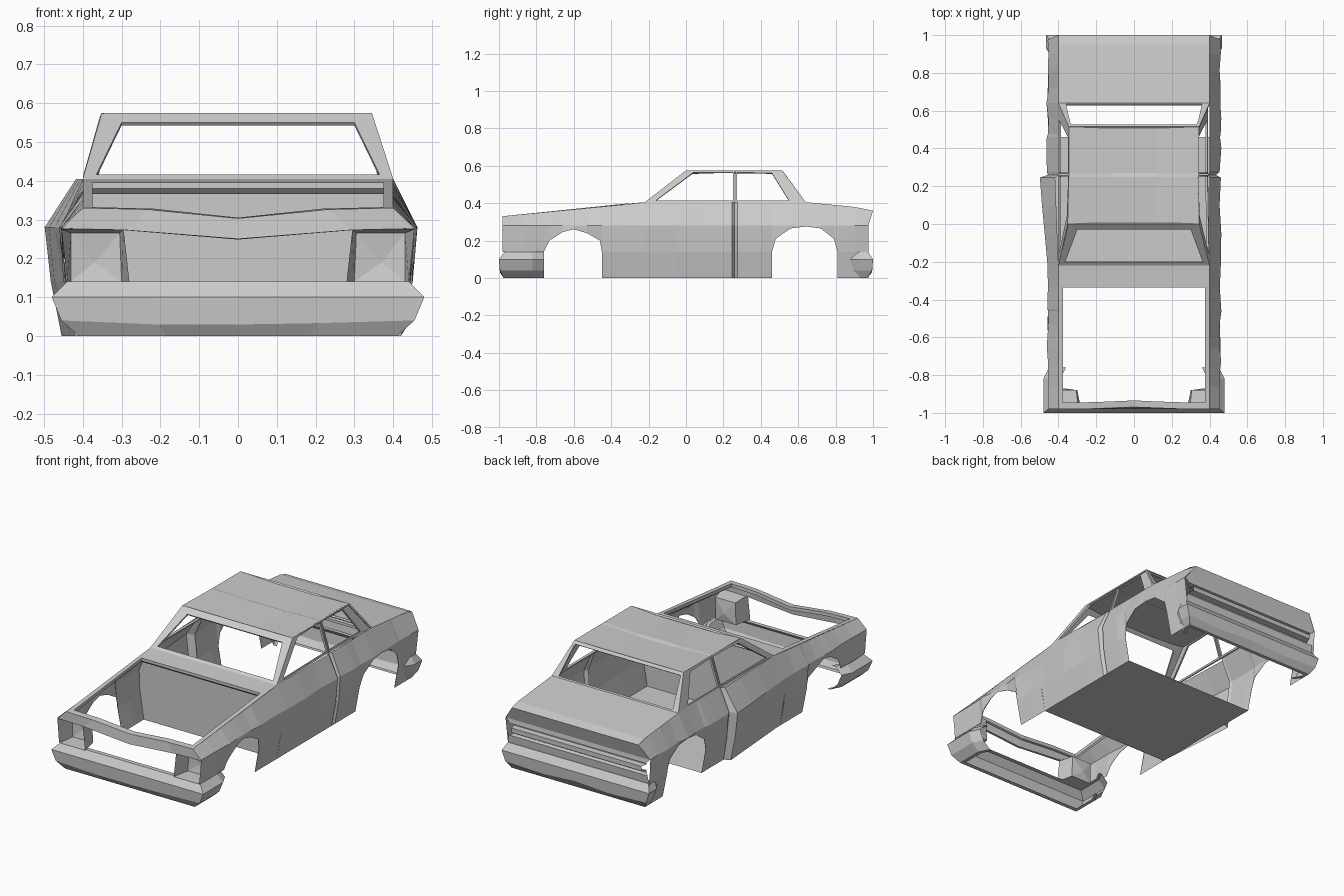
import bpy, bmesh, random

if "Cube" in bpy.data.objects:
    bpy.data.objects.remove(bpy.data.objects["Cube"])

random.seed(4)


def build(name, verts, faces, thickness=0.0):
    mesh = bpy.data.meshes.new(name)
    mesh.from_pydata(verts, [], faces)
    bm = bmesh.new()
    bm.from_mesh(mesh)
    bmesh.ops.remove_doubles(bm, verts=bm.verts, dist=0.0005)
    bmesh.ops.recalc_face_normals(bm, faces=bm.faces)
    bm.to_mesh(mesh)
    bm.free()
    ob = bpy.data.objects.new(name, mesh)
    bpy.context.collection.objects.link(ob)
    if thickness:
        mod = ob.modifiers.new("thickness", 'SOLIDIFY')
        mod.thickness = thickness
    return ob


def loft(name, rows, closed=False, thickness=0.0):
    """Quads between successive rows of points."""
    n = len(rows[0])
    verts = [p for row in rows for p in row]
    faces = []
    for r in range(len(rows) - 1):
        for i in range(n if closed else n - 1):
            j = (i + 1) % n
            faces.append((r * n + i, r * n + j, (r + 1) * n + j, (r + 1) * n + i))
    return build(name, verts, faces, thickness)


def lerp_table(table, v):
    for (a, fa), (b, fb) in zip(table, table[1:]):
        if v <= b:
            return fa + (fb - fa) * max(0, v - a) / (b - a)
    return table[-1][1]


TOP = [(-0.98, 0.33), (-0.25, 0.40), (-0.22, 0.405), (0.64, 0.405), (0.95, 0.375), (1.0, 0.36)]
WIDTH = [(0, 0.42), (0.14, 0.445), (0.28, 0.458)]

# Lower edge of the body side with both wheel arches: (y, z)
LOWER = [(-0.98, 0.14), (-0.86, 0.14), (-0.76, 0.14), (-0.73, 0.20), (-0.66, 0.245), (-0.60, 0.26),
         (-0.53, 0.24), (-0.46, 0.20), (-0.45, 0.14), (-0.45, 0), (-0.34, 0), (-0.22, 0),
         (-0.05, 0), (0.10, 0), (0.245, 0), (0.26, 0), (0.275, 0), (0.40, 0), (0.46, 0), (0.46, 0.14),
         (0.48, 0.21), (0.56, 0.265), (0.64, 0.275), (0.72, 0.265), (0.79, 0.21), (0.81, 0.14),
         (0.81, 0), (0.90, 0), (0.975, 0)]


def door_shift(side, y):
    """The left door hangs ajar, the right one has a crushed seam."""
    if side < 0 and -0.22 < y < 0.25:
        return 0.035 * (y + 0.22) / 0.47
    if side > 0 and y == 0.26:
        return -0.02
    return 0


# Body sides
for side, label in ((1, "right"), (-1, "left")):
    rows = []
    last_y, dents = None, None
    for y, low in LOWER:
        if y != last_y:
            dents = [random.uniform(-0.006, 0.006) for _ in range(2)]
        last_y = y
        row = []
        for k, z in enumerate((low, max(low, 0.14), 0.28)):
            x = lerp_table(WIDTH, z) + door_shift(side, y) + (dents[k - 1] if k else 0)
            row.append((side * x, y, z))
        end = 0.025 if y > 0.95 else 0
        row.append((side * (0.40 + door_shift(side, y) * 0.5), y + end, lerp_table(TOP, y + end)))
        rows.append(row)
    loft(label + "_body_side", rows)


def cabin_x(z):
    return 0.40 - (z - 0.405) / 0.17 * 0.055


# Side window frames
FRONT_WINDOW = ([(-0.22, 0.405), (0, 0.575), (0.26, 0.575), (0.26, 0.405)],
                [(-0.16, 0.415), (0.04, 0.565), (0.252, 0.565), (0.252, 0.415)])
REAR_WINDOW = ([(0.265, 0.405), (0.265, 0.575), (0.515, 0.575), (0.64, 0.405)],
               [(0.272, 0.415), (0.272, 0.565), (0.46, 0.56), (0.55, 0.415)])
for side, label in ((1, "right"), (-1, "left")):
    for part, loops in (("front", FRONT_WINDOW), ("rear", REAR_WINDOW)):
        rows = [[(side * (cabin_x(z) + door_shift(side, y if y < 0.25 else 0.26) * 0.4), y, z)
                 for y, z in loop] for loop in loops]
        loft(f"{label}_{part}_window_frame", rows, True, 0.012)


def rect(w0, y0, z0, w1, y1, z1):
    return [(-w0, y0, z0), (w0, y0, z0), (w1, y1, z1), (-w1, y1, z1)]


# Windshield and back window frames
loft("windshield_frame", [rect(0.40, -0.22, 0.405, 0.345, 0, 0.575),
                          rect(0.365, -0.205, 0.416, 0.30, -0.03, 0.55)], True, 0.01)
loft("back_window_frame", [rect(0.40, 0.64, 0.405, 0.345, 0.515, 0.575),
                           rect(0.36, 0.635, 0.412, 0.335, 0.527, 0.56)], True, 0.01)

# Dented roof
XS = (-0.345, -0.12, 0.12, 0.345)
loft("roof", [[(x, y, 0.575 - (d if abs(x) < 0.3 else 0)) for x in XS]
              for y, d in ((0, 0.012), (0.25, 0.004), (0.27, 0.010), (0.515, 0.006))], False, 0.008)

# Open engine bay: fender tops, cowl and a lip folded down
BX = (-1, -0.58, 0, 0.58, 1)
SAG = (0, 0.004, 0.027, 0.004, 0)


def bay_loop(front_w, front_y, front_z, back_w, back_y, back_z):
    front = [(b * front_w, front_y + s * 0.4, front_z - s) for b, s in zip(BX, SAG)]
    back = [(-b * back_w, back_y, back_z) for b in BX]
    return front + back


loft("engine_bay_rim", [bay_loop(0.40, -0.98, 0.33, 0.40, -0.22, 0.405),
                        bay_loop(0.375, -0.945, 0.332, 0.375, -0.335, 0.396),
                        bay_loop(0.375, -0.945, 0.312, 0.375, -0.335, 0.380),
                        bay_loop(0.385, -0.955, 0.308, 0.385, -0.32, 0.366)], True)

# Nose bar above the grille opening
NX = (-1, -0.64, 0, 0.64, 1)
loft("nose_bar", [[(b * 0.40, -0.98 + s * 0.4, 0.33 - s) for b, s in zip(BX, SAG)],
                  [(b * 0.455, -0.98, 0.277 - s) for b, s in zip(NX, SAG)]], False, 0.015)

# Headlight pockets
for side, label in ((1, "right"), (-1, "left")):
    mouth = [(0.455, 0.275), (0.295, 0.275), (0.28, 0.14), (0.44, 0.14)]
    back = [(0.43, 0.265), (0.305, 0.265), (0.30, 0.14), (0.43, 0.14)]
    rows = [[(side * x, -0.98, z) for x, z in mouth], [(side * x, -0.88, z) for x, z in back]]
    rows.append([(side * 0.37, -0.87, 0.19)] * 4)
    loft(label + "_headlight_pocket", rows, True)


# Bumpers: U-shaped rings stacked by height (half width, y, z)
def bumper(name, levels, sgn, arm, tip):
    rows = []
    for w, y, z in levels:
        half = [(w - 0.03, sgn * tip), (w, sgn * arm), (w, sgn * y)]
        row = [(x, yy, z) for x, yy in half]
        for c in (0.45, 0, -0.45):
            row.append((c * w, sgn * y, z + (random.uniform(-0.012, 0.012) if 0.01 < z < 0.09 else 0)))
        row += [(-x, yy, z) for x, yy in reversed(half)]
        rows.append(row)
    loft(name, rows)


bumper("front_bumper", [(0.39, -0.95 * -1, 0), (0.41, 0.975, 0), (0.455, 0.995, 0.04),
                        (0.48, 1.0, 0.10), (0.44, 0.97, 0.14), (0.42, 0.945, 0.14)], -1, 0.82, 0.76)
bumper("rear_bumper", [(0.40, 0.95, 0), (0.42, 0.97, 0), (0.445, 0.995, 0.04),
                       (0.465, 1.0, 0.10), (0.445, 0.972, 0.14), (0.42, 0.95, 0.14)], 1, 0.93, 0.88)

# Trunk lid and ribbed tail panel: (half width, y, z)
TAIL = [(0.40, 0.64, 0.405), (0.40, 0.95, 0.375), (0.40, 1.0, 0.36), (0.455, 0.975, 0.28)]
loft("trunk_lid", [[(-w, y, z), (w, y, z)] for w, y, z in TAIL])
RIBS = [(0.455, 0.975, 0.28), (0.43, 0.978, 0.255), (0.42, 0.955, 0.25), (0.42, 0.955, 0.238),
        (0.41, 0.988, 0.236), (0.41, 0.988, 0.21), (0.42, 0.955, 0.205), (0.42, 0.955, 0.19),
        (0.44, 0.975, 0.185), (0.445, 0.97, 0.14)]
loft("tail_panel", [[(-w, y, z), (w, y, z)] for w, y, z in RIBS])

# Cabin floor and firewall
loft("cabin_floor", [[(-0.42, 0.46, 0), (0.42, 0.46, 0)], [(-0.42, -0.25, 0), (0.42, -0.25, 0)]])
loft("firewall", [[(-w, -0.25, z), (w, -0.25, z)]
                  for w, z in ((0.42, 0), (0.445, 0.14), (0.45, 0.28), (0.40, 0.395))])
